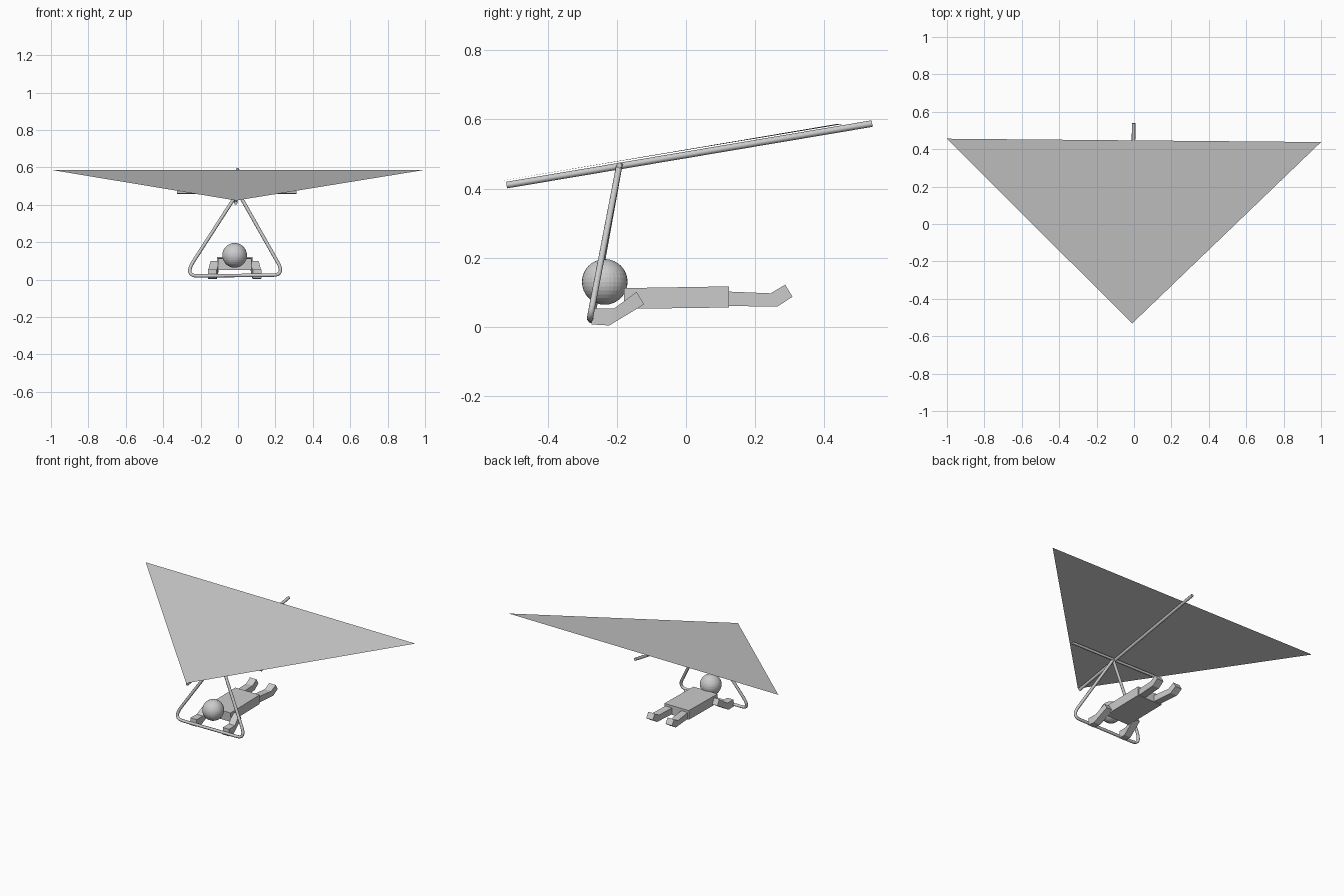
import bpy, bmesh
from mathutils import Vector

if "Cube" in bpy.data.objects:
    bpy.data.objects.remove(bpy.data.objects["Cube"])

CX = -0.018  # pilot's centre line


def mesh_object(name, verts, faces):
    me = bpy.data.meshes.new(name)
    me.from_pydata(verts, [], faces)
    bm = bmesh.new()
    bm.from_mesh(me)
    bmesh.ops.recalc_face_normals(bm, faces=bm.faces)
    bm.to_mesh(me)
    bm.free()
    ob = bpy.data.objects.new(name, me)
    bpy.context.collection.objects.link(ob)
    return ob


def limb(name, sections, half_width, side=1):
    """Boxy limb; each section is (x offset, top (y, z), bottom (y, z))."""
    verts, faces = [], []
    for x, (ty, tz), (by, bz) in sections:
        a, b = CX + side * x - half_width, CX + side * x + half_width
        verts += [(a, ty, tz), (b, ty, tz), (b, by, bz), (a, by, bz)]
    for i in range(len(sections) - 1):
        k = 4 * i
        faces += [(k + j, k + (j + 1) % 4, k + 4 + (j + 1) % 4, k + 4 + j) for j in range(4)]
    n = len(verts)
    faces += [(0, 1, 2, 3), (n - 4, n - 3, n - 2, n - 1)]
    return mesh_object(name, verts, faces)


def tube(name, points, radius, cyclic=False):
    cu = bpy.data.curves.new(name, 'CURVE')
    cu.dimensions = '3D'
    cu.bevel_depth = radius
    cu.bevel_resolution = 2
    cu.use_fill_caps = True
    sp = cu.splines.new('POLY')
    sp.points.add(len(points) - 1)
    for p, co in zip(sp.points, points):
        p.co = (*co, 1)
    sp.use_cyclic_u = cyclic
    ob = bpy.data.objects.new(name, cu)
    bpy.context.collection.objects.link(ob)
    return ob


# Wing: flat sail on a keel and cross tube
mesh_object("sail", [(-1, 0.456, 0.587), (1, 0.438, 0.587), (-0.01, -0.532, 0.423)], [(0, 1, 2)])
tube("keel_tube", [(-0.012, -0.519, 0.410), (-0.002, 0.5385, 0.588)], 0.0095)
tube("cross_tube", [(-0.325, -0.187, 0.467), (0.312, -0.193, 0.467)], 0.0085)


# Triangular control frame with rounded lower corners
def frame_point(x, z):
    return Vector((x, -0.278 + (z - 0.012) * 0.187 - 0.01 * x, z))


def rounded(before, corner, after, steps=8):
    out = []
    for i in range(steps + 1):
        t = i / steps
        x, z = [(1 - t) ** 2 * a + 2 * t * (1 - t) * c + t * t * b
                for a, c, b in zip(before, corner, after)]
        out.append(frame_point(x, z))
    return out


path = [frame_point(-0.003, 0.462)]
path += rounded((-0.238, 0.098), (-0.288, 0.020), (-0.215, 0.020))
path += rounded((0.185, 0.024), (0.256, 0.024), (0.207, 0.102))
path += [frame_point(0.003, 0.462)]
tube("control_frame", path, 0.0095)

# Pilot: head, torso, arms and legs
bpy.ops.mesh.primitive_uv_sphere_add(segments=32, ring_count=16, radius=0.066,
                                     location=(CX, -0.235, 0.13))
bpy.context.object.name = "head"

limb("torso", [(0, (-0.18, 0.112), (-0.178, 0.052)),
               (0, (0.125, 0.117), (0.125, 0.056))], 0.09)

for side, label in ((-1, "left"), (1, "right")):
    limb(label + "_arm", [(0.105, (-0.143, 0.101), (-0.121, 0.065)),
                          (0.118, (-0.208, 0.053), (-0.222, 0.004)),
                          (0.120, (-0.272, 0.053), (-0.274, 0.007))], 0.023, side)
    limb(label + "_leg", [(0.058, (0.122, 0.102), (0.122, 0.060)),
                          (0.069, (0.245, 0.097), (0.265, 0.059)),
                          (0.071, (0.287, 0.122), (0.308, 0.087))], 0.024, side)
